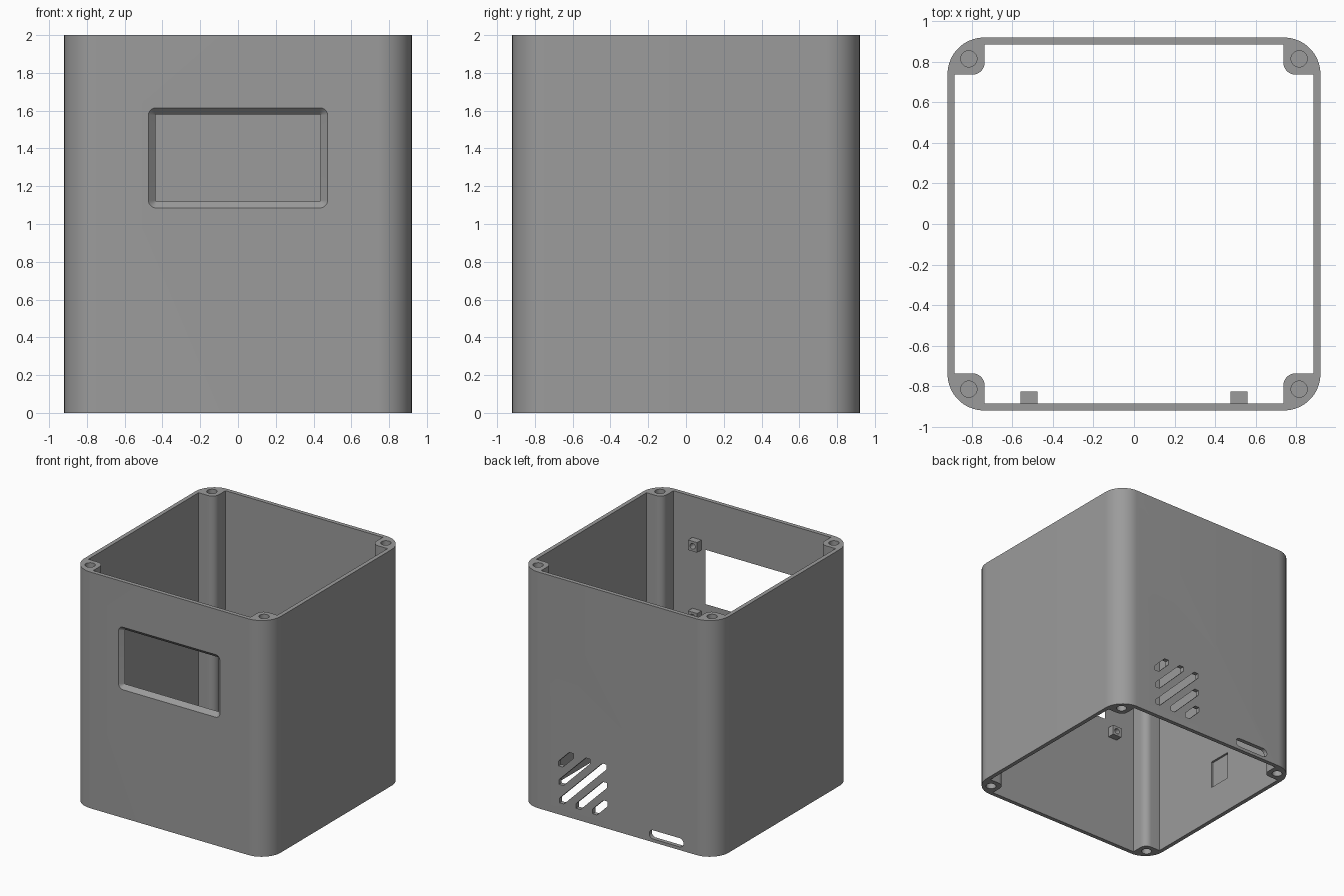
import bpy, bmesh, math

if "Cube" in bpy.data.objects:
    bpy.data.objects.remove(bpy.data.objects["Cube"])

OUT, WALL, POST = 0.92, 0.885, 0.737   # outer half width, inner wall, post face

grey = bpy.data.materials.new("mid grey")
grey.diffuse_color = (0.33, 0.33, 0.33, 1)
grey.use_nodes = True
grey.node_tree.nodes["Principled BSDF"].inputs["Base Color"].default_value = grey.diffuse_color


def loft(name, loops):
    """Closed solid through equally long loops of 3D points."""
    bm = bmesh.new()
    rings = [[bm.verts.new(p) for p in loop] for loop in loops]
    n = len(rings[0])
    for a, b in zip(rings, rings[1:]):
        for i in range(n):
            j = (i + 1) % n
            bm.faces.new((a[i], a[j], b[j], b[i]))
    bm.faces.new(rings[0])
    bm.faces.new(rings[-1])
    bmesh.ops.recalc_face_normals(bm, faces=bm.faces)
    mesh = bpy.data.meshes.new(name)
    bm.to_mesh(mesh)
    bm.free()
    mesh.materials.append(grey)
    obj = bpy.data.objects.new(name, mesh)
    bpy.context.collection.objects.link(obj)
    return obj


def along(axis, pts, t):
    """Place 2D points on the plane axis = t."""
    return [{"x": (t, u, v), "y": (u, t, v), "z": (u, v, t)}[axis] for u, v in pts]


def prism(name, axis, pts, a, b):
    return loft(name, [along(axis, pts, a), along(axis, pts, b)])


def rounded(cu, cv, hu, hv, r, seg=10):
    pts = []
    for k, (su, sv) in enumerate(((1, 1), (-1, 1), (-1, -1), (1, -1))):
        for i in range(seg + 1):
            t = math.pi / 2 * (k + i / seg)
            pts.append((cu + su * (hu - r) + r * math.cos(t),
                        cv + sv * (hv - r) + r * math.sin(t)))
    return pts


def circle(cu, cv, r, n=32):
    return [(cu + r * math.cos(2 * math.pi * i / n),
             cv + r * math.sin(2 * math.pi * i / n)) for i in range(n)]


def rect(cu, cv, hu, hv):
    return [(cu - hu, cv - hv), (cu + hu, cv - hv), (cu + hu, cv + hv), (cu - hu, cv + hv)]


def cut(obj, cutters):
    for c in cutters:
        c.hide_render = True
        mod = obj.modifiers.new("cut", "BOOLEAN")
        mod.operation, mod.solver, mod.object = "DIFFERENCE", "EXACT", c
        bpy.context.view_layer.objects.active = obj
        bpy.ops.object.modifier_apply(modifier=mod.name)
        bpy.data.objects.remove(c)


def smooth(obj):
    bpy.ops.object.select_all(action="DESELECT")
    obj.select_set(True)
    bpy.context.view_layer.objects.active = obj
    bpy.ops.object.shade_smooth_by_angle(angle=math.radians(30))


# Enclosure shell
shell = prism("enclosure", "z", rounded(0, 0, OUT, OUT, 0.18, 16), 0, 2)

# Interior opening that leaves a rounded screw post in each corner
cavity, r = [], 0.06
for k in range(4):
    quarter = [(WALL, POST)]
    for i in range(9):
        t = math.radians(270 - 90 * i / 8)
        quarter.append((POST + r + r * math.cos(t), POST + r + r * math.sin(t)))
    quarter.append((POST, WALL))
    c, s = round(math.cos(k * math.pi / 2)), round(math.sin(k * math.pi / 2))
    cavity += [(x * c - y * s, x * s + y * c) for x, y in quarter]
cutters = [prism("cavity", "z", cavity, -0.1, 2.1)]

# Blind screw holes at both ends of every post
for x in (-0.815, 0.815):
    for y in (-0.815, 0.815):
        for a, b in ((-0.1, 0.3), (1.7, 2.1)):
            cutters.append(prism("screw_hole", "z", circle(x, y, 0.04), a, b))

# Display window with a bevel through the front wall
cutters.append(loft("window", [
    along("y", rounded(0, 1.35, 0.4375 + 0.0375 * t, 0.23 + 0.035 * t, 0.004 + 0.038 * t), y)
    for t, y in ((0, -0.84), (0, -WALL), (2, -0.955))]))

# Diagonal vent slots in the back wall
for i in range(-2, 3):
    c, h, a = 0.32 + 0.08 * i, 0.22 - 0.075 * abs(i), 0.04
    hexagon = [(h, -h), (h, a - h), (a - h, h), (-h, h), (-h, h - a), (h - a, -h)]
    cutters.append(prism("vent", "y", [(c + u, c + v) for u, v in hexagon], 0.85, 1))

# Cable slot low in the back wall
cutters.append(prism("cable_slot", "y", rounded(-0.46, 0.064, 0.16, 0.037, 0.036), 0.85, 1))

# Shallow pocket inside the left wall
cutters.append(prism("pocket", "x", rect(0.01, 0.415, 0.1, 0.118), -0.85, -0.903))

cut(shell, cutters)
smooth(shell)

# Display standoffs behind the front wall
for side, x in (("left", -0.518), ("right", 0.518)):
    for level, z in (("lower", 1.01), ("upper", 1.61)):
        block = prism(f"standoff_{level}_{side}", "y", rect(x, z, 0.0425, 0.0425), -0.89, -0.827)
        cut(block, [prism("standoff_hole", "y", circle(x, z, 0.024, 20), -0.88, -0.8)])
        smooth(block)
